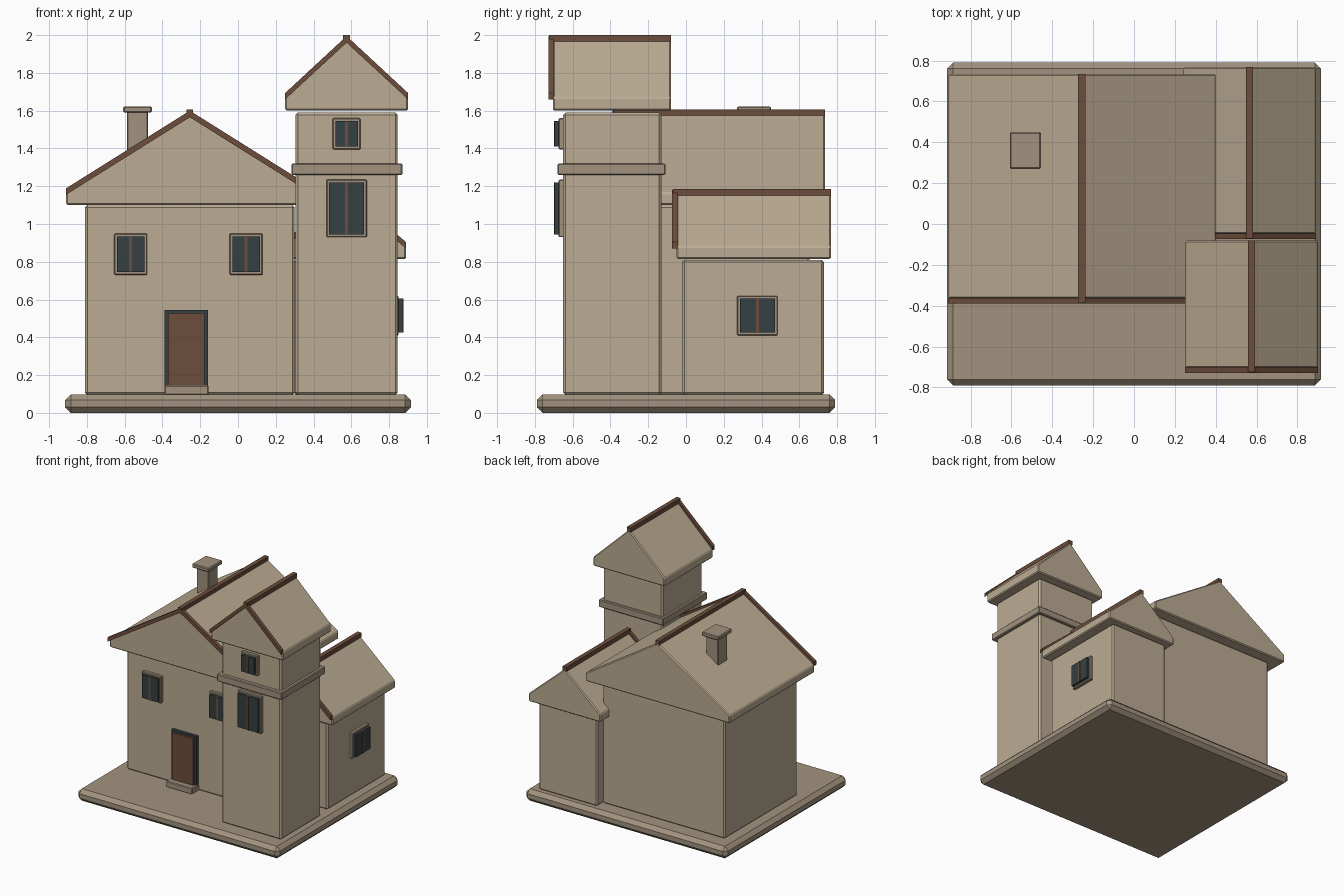
import bpy, bmesh, math

if "Cube" in bpy.data.objects:
    bpy.data.objects.remove(bpy.data.objects["Cube"])


def material(name, rgb):
    m = bpy.data.materials.new(name)
    m.diffuse_color = (*rgb, 1)
    m.use_nodes = True
    m.node_tree.nodes["Principled BSDF"].inputs["Base Color"].default_value = m.diffuse_color
    return m


PLASTER = material("plaster", (0.50, 0.41, 0.29))
STONE = material("stone", (0.36, 0.29, 0.21))
WOOD = material("wood", (0.15, 0.075, 0.045))
GLASS = material("glass", (0.035, 0.05, 0.055))


def finish(name, bm, mat, bevel=0):
    bmesh.ops.recalc_face_normals(bm, faces=bm.faces)
    mesh = bpy.data.meshes.new(name)
    bm.to_mesh(mesh)
    bm.free()
    mesh.materials.append(mat)
    ob = bpy.data.objects.new(name, mesh)
    bpy.context.collection.objects.link(ob)
    if bevel:
        mod = ob.modifiers.new("bevel", 'BEVEL')
        mod.width = bevel
        mod.segments = 1
    return ob


def box(name, x, y, z, mat, bevel=0):
    """Box from (min, max) ranges."""
    bm = bmesh.new()
    bmesh.ops.create_cube(bm, size=1)
    for v in bm.verts:
        v.co = [(a + b) / 2 + c * (b - a) for c, (a, b) in zip(v.co, (x, y, z))]
    return finish(name, bm, mat, bevel)


def prism(name, profile, y0, y1, mat, bevel=0):
    """Extrude an xz outline along y."""
    bm = bmesh.new()
    face = bm.faces.new([bm.verts.new((x, y0, z)) for x, z in profile])
    ext = bmesh.ops.extrude_face_region(bm, geom=[face])
    for v in ext["geom"]:
        if isinstance(v, bmesh.types.BMVert):
            v.co.y = y1
    return finish(name, bm, mat, bevel)


def roof(name, cx, half, y0, y1, z0, eave, ridge):
    """Gabled roof block with front verge boards and a ridge board."""
    prism(name, [(cx - half, z0), (cx + half, z0), (cx + half, eave),
                 (cx, ridge), (cx - half, eave)], y0, y1, PLASTER, 0.008)
    for side, s in (("left", -1), ("right", 1)):
        prism(f"{name}_{side}_verge",
              [(cx + s * half, eave - 0.01), (cx + s * half, eave + 0.024),
               (cx, ridge + 0.015), (cx, ridge - 0.02)], y0 - 0.024, y0 + 0.004, WOOD)
    box(name + "_ridge", (cx - 0.018, cx + 0.018), (y0 - 0.02, y1),
        (ridge - 0.015, ridge + 0.02), WOOD)


def window(name, c, w, z, wall, axis='front'):
    """Raised frame, two panes and a mullion on a front or right wall."""
    def part(label, u, d, zz, mat, bevel=0):
        if axis == 'front':
            box(f"{name}_{label}", u, (wall - d[1], wall - d[0]), zz, mat, bevel)
        else:
            box(f"{name}_{label}", (wall + d[0], wall + d[1]), u, zz, mat, bevel)
    h = w / 2
    part("frame", (c - h, c + h), (-0.01, 0.025), z, STONE, 0.005)
    pz = (z[0] + 0.015, z[1] - 0.015)
    part("panes", (c - h + 0.015, c + h - 0.015), (0.02, 0.046), pz, GLASS)
    part("mullion", (c - 0.008, c + 0.008), (0.02, 0.05), pz, WOOD)


# Ground slab
box("base", (-0.915, 0.915), (-0.79, 0.79), (0, 0.098), STONE, 0.03)

# Main house
box("main_body", (-0.81, 0.30), (-0.285, 0.655), (0.095, 1.10), PLASTER, 0.012)
roof("main_roof", -0.255, 0.655, -0.365, 0.735, 1.10, 1.165, 1.585)

# Tower
box("tower_body", (0.305, 0.845), (-0.65, -0.13), (0.095, 1.59), PLASTER, 0.012)
box("tower_band", (0.283, 0.87), (-0.68, -0.108), (1.26, 1.32), STONE, 0.006)
roof("tower_roof", 0.575, 0.325, -0.705, -0.08, 1.60, 1.67, 1.98)

# Side wing
box("wing_body", (0.295, 0.825), (-0.02, 0.73), (0.095, 0.81), PLASTER, 0.012)
roof("wing_roof", 0.565, 0.325, -0.05, 0.768, 0.815, 0.88, 1.165)

# Chimney
box("chimney_shaft", (-0.587, -0.477), (0.30, 0.42), (1.25, 1.60), STONE, 0.005)
box("chimney_cap", (-0.608, -0.456), (0.27, 0.45), (1.59, 1.622), STONE, 0.006)

# Windows
window("left_window", -0.568, 0.175, (0.73, 0.95), -0.285)
window("right_window", 0.043, 0.175, (0.73, 0.95), -0.285)
window("tower_upper_window", 0.575, 0.148, (1.395, 1.56), -0.65)
window("tower_lower_window", 0.575, 0.215, (0.93, 1.235), -0.65)
window("wing_window", 0.378, 0.215, (0.41, 0.62), 0.825, 'right')

# Door and step
box("door_frame", (-0.388, -0.16), (-0.31, -0.275), (0.10, 0.545), GLASS)
box("door", (-0.37, -0.177), (-0.328, -0.30), (0.10, 0.53), WOOD)
box("door_step", (-0.39, -0.155), (-0.375, -0.28), (0.095, 0.147), STONE, 0.006)
